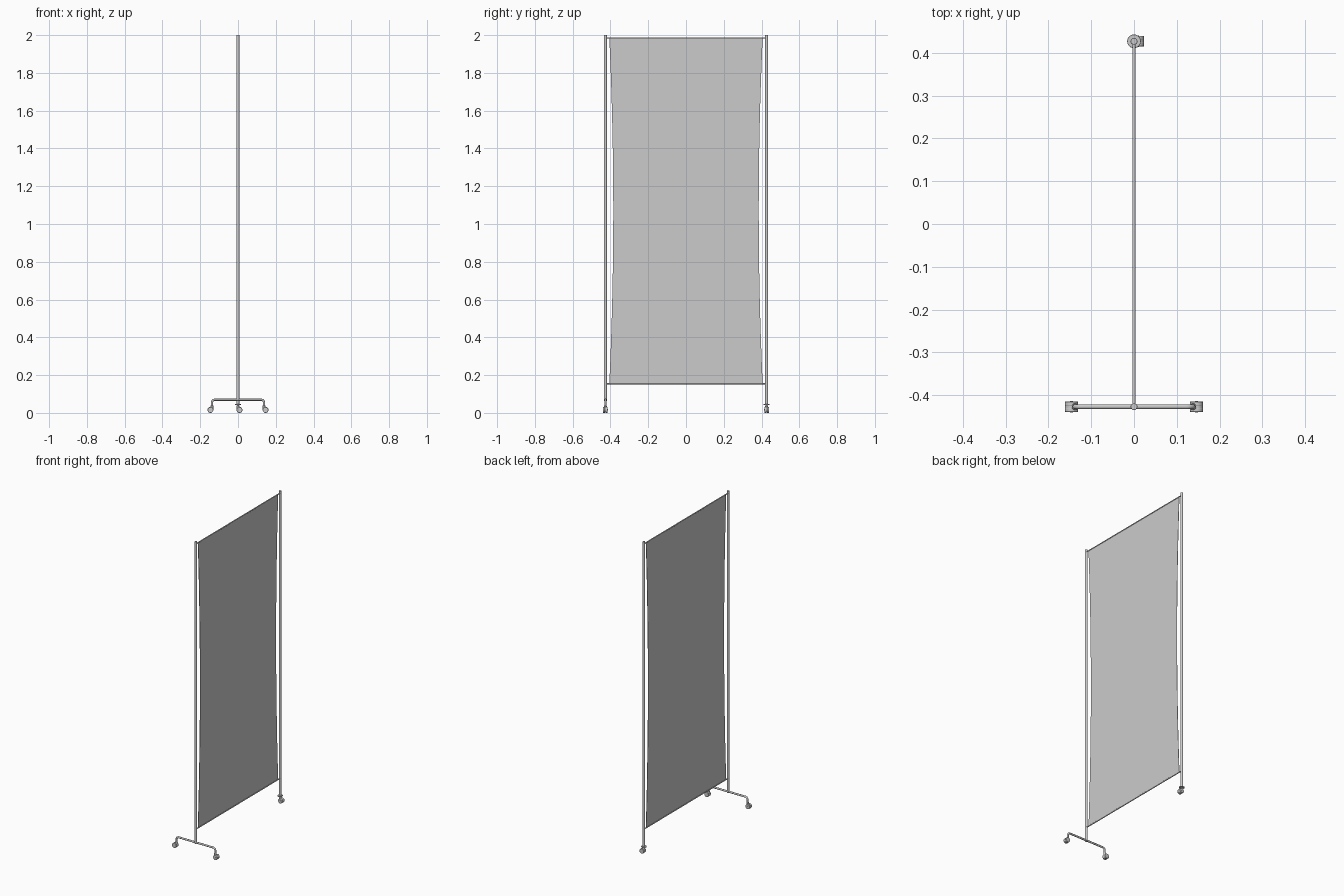
import bpy, bmesh, math
from mathutils import Vector

if "Cube" in bpy.data.objects:
    bpy.data.objects.remove(bpy.data.objects["Cube"])

POST_Y = 0.427
RAIL_ZS = (0.155, 1.985)


def smooth(ob):
    bpy.ops.object.select_all(action='DESELECT')
    ob.select_set(True)
    bpy.context.view_layer.objects.active = ob
    bpy.ops.object.shade_smooth_by_angle(angle=math.radians(40))


def rod(name, a, b, r, sides=20, bevel=0.0):
    a, b = Vector(a), Vector(b)
    bpy.ops.mesh.primitive_cylinder_add(vertices=sides, radius=r, depth=(b - a).length,
                                        location=(a + b) / 2)
    ob = bpy.context.object
    ob.name = name
    ob.rotation_euler = (b - a).to_track_quat('Z', 'Y').to_euler()
    if bevel:
        m = ob.modifiers.new("bevel", 'BEVEL')
        m.width, m.segments, m.limit_method = bevel, 2, 'ANGLE'
    smooth(ob)
    return ob


def caster(name, x, y, out):
    # twin wheels on an axle, offset outward from the stem
    cx, cz, r = x + out * 0.008, 0.0155, 0.0155
    for side in (-1, 1):
        rod(f"{name}_wheel", (cx, y + side * 0.002, cz), (cx, y + side * 0.0125, cz), r, 24, 0.002)
    rod(f"{name}_axle", (cx, y - 0.0135, cz), (cx, y + 0.0135, cz), 0.004, 16)
    # body between the wheels with the stem socket
    rod(f"{name}_body", (cx, y - 0.003, cz + 0.001), (cx, y + 0.003, cz + 0.001), 0.0155, 24)
    rod(f"{name}_socket", (x, y, 0.014), (x, y, 0.038), 0.0075, 16, 0.001)


# posts
rod("foot_post", (0, -POST_Y, 0.064), (0, -POST_Y, 2.0), 0.008, 24, 0.001)
rod("caster_post", (0, POST_Y, 0.042), (0, POST_Y, 2.0), 0.008, 24, 0.001)

# top and bottom rails
for name, z in zip(("bottom_rail", "top_rail"), RAIL_ZS):
    rod(name, (0, -POST_Y, z), (0, POST_Y, z), 0.0035, 16)

# fabric panel with sides pulled in toward the middle
bm = bmesh.new()
rows = []
n = 16
for i in range(n + 1):
    t = i / n
    z = RAIL_ZS[0] + t * (RAIL_ZS[1] - RAIL_ZS[0])
    w = 0.406 - 0.021 * (1 - (2 * t - 1) ** 2)
    rows.append([bm.verts.new((0, s * w, z)) for s in (-1, 1)])
for a, b in zip(rows, rows[1:]):
    bm.faces.new((a[0], a[1], b[1], b[0]))
mesh = bpy.data.meshes.new("fabric_panel")
bm.to_mesh(mesh)
bm.free()
panel = bpy.data.objects.new("fabric_panel", mesh)
bpy.context.collection.objects.link(panel)
sol = panel.modifiers.new("thickness", 'SOLIDIFY')
sol.thickness, sol.offset = 0.002, 0

# bent foot bar
FX, FZ, R = 0.138, 0.07, 0.016
half = [(FX, 0.032)]
for k in range(7):
    a = math.radians(15 * k)
    half.append((FX - R + R * math.cos(a), FZ - R + R * math.sin(a)))
path = half + [(-x, z) for x, z in reversed(half)]
cu = bpy.data.curves.new("foot_bar", 'CURVE')
cu.dimensions = '3D'
cu.bevel_depth, cu.bevel_resolution, cu.use_fill_caps = 0.0058, 3, True
sp = cu.splines.new('POLY')
sp.points.add(len(path) - 1)
for p, (x, z) in zip(sp.points, path):
    p.co = (x, -POST_Y, z, 1)
bar = bpy.data.objects.new("foot_bar", cu)
bpy.context.collection.objects.link(bar)

# casters
caster("left_caster", -FX, -POST_Y, -1)
caster("right_caster", FX, -POST_Y, 1)
caster("post_caster", 0, POST_Y, 1)

# collar disc and stem under the caster post
rod("post_collar", (0, POST_Y, 0.041), (0, POST_Y, 0.046), 0.016, 24, 0.001)
rod("post_stem", (0, POST_Y, 0.03), (0, POST_Y, 0.045), 0.005, 16)
